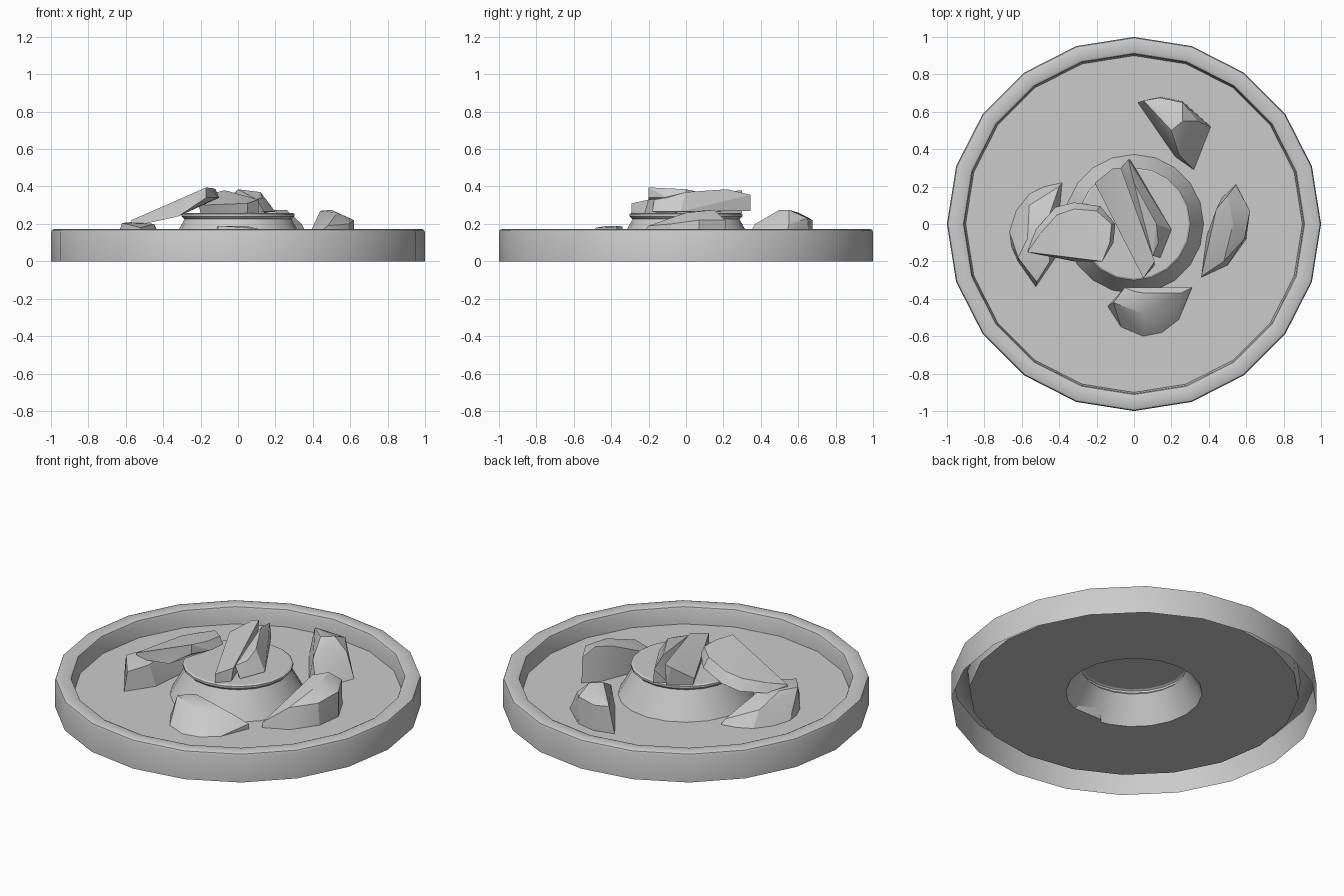
import bpy, bmesh, math

SIDES = 20
FLOOR = 0.07


def add_object(name, bm, angle):
    bmesh.ops.recalc_face_normals(bm, faces=bm.faces)
    me = bpy.data.meshes.new(name)
    bm.to_mesh(me)
    bm.free()
    ob = bpy.data.objects.new(name, me)
    bpy.context.collection.objects.link(ob)
    bpy.ops.object.select_all(action='DESELECT')
    ob.select_set(True)
    bpy.context.view_layer.objects.active = ob
    bpy.ops.object.shade_smooth_by_angle(angle=math.radians(angle))
    return ob


def lathe(name, profile):
    """Revolve (radius, z) points into an open shell, last ring capped."""
    bm = bmesh.new()
    rings = []
    for r, z in profile:
        rings.append([bm.verts.new((r * math.cos(2 * math.pi * i / SIDES),
                                    r * math.sin(2 * math.pi * i / SIDES), z))
                      for i in range(SIDES)])
    for a, b in zip(rings, rings[1:]):
        for i in range(SIDES):
            j = (i + 1) % SIDES
            bm.faces.new((a[i], a[j], b[j], b[i]))
    bm.faces.new(rings[-1])
    return add_object(name, bm, 30)


def shard(name, top, base=()):
    """Faceted fragment: hull of its raised points and its floor outline."""
    bm = bmesh.new()
    for p in top:
        bm.verts.new(p)
    for x, y in base:
        bm.verts.new((x, y, FLOOR))
    hull = bmesh.ops.convex_hull(bm, input=bm.verts)
    junk = {v for v in hull["geom_interior"] + hull["geom_unused"]
            if isinstance(v, bmesh.types.BMVert)}
    bmesh.ops.delete(bm, geom=list(junk), context='VERTS')
    bmesh.ops.dissolve_limit(bm, angle_limit=math.radians(3),
                             verts=bm.verts, edges=bm.edges)
    return add_object(name, bm, 22)


# Round tray shell: outer wall, rolled rim, sunken floor, raised hub
lathe("tray", [(1, 0), (1, 0.155), (0.995, 0.168), (0.98, 0.174),
               (0.925, 0.174), (0.912, 0.168), (0.907, 0.155), (0.9, FLOOR),
               (0.63, FLOOR), (0.372, FLOOR), (0.286, 0.225),
               (0.302, 0.24), (0.302, 0.252), (0.292, 0.258)])

# Fragments lying on the tray floor
shard("front_shard",
      [(-.05, -.34, .185), (0, -.36, .19), (-.11, -.42, .19), (.06, -.37, .185),
       (.05, -.48, .18), (.25, -.37, .14), (.31, -.34, .1), (.2, -.46, .13)],
      [(-.14, -.44), (-.07, -.55), (.05, -.6), (.15, -.58), (.24, -.51),
       (.31, -.34), (-.05, -.34)])
shard("back_shard",
      [(.26, .55, .275), (.2, .5, .275), (.14, .6, .26), (.05, .66, .23),
       (.14, .675, .22), (.26, .65, .23), (.24, .37, .2), (.34, .55, .2)],
      [(.02, .65), (.14, .68), (.26, .655), (.41, .52), (.32, .29), (.22, .36)])
shard("right_shard",
      [(.545, .21, .22), (.5, .15, .275), (.44, .08, .27), (.62, .07, .22),
       (.53, 0, .26), (.59, -.08, .2), (.48, -.2, .19), (.36, -.28, .1),
       (.41, -.06, .19)],
      [(.545, .215), (.62, .07), (.6, -.08), (.5, -.22), (.36, -.285),
       (.39, -.06), (.47, .14)])
shard("left_shard",
      [(-.62, -.18, .205), (-.52, -.31, .18), (-.57, -.08, .21), (-.45, -.2, .2),
       (-.56, .1, .16), (-.4, .2, .1), (-.47, 0, .2)],
      [(-.385, .22), (-.48, .2), (-.56, .16), (-.63, .07), (-.665, -.04),
       (-.655, -.12), (-.62, -.2), (-.525, -.335), (-.42, -.18)])

# Curved slab leaning on the hub
shard("leaning_shard",
      [(-.57, -.15, .22), (-.5, -.05, .25), (-.41, .05, .29), (-.32, .08, .32),
       (-.2, .07, .37), (-.12, 0, .385), (-.13, -.1, .39), (-.17, -.2, .395),
       (-.3, -.18, .33),
       (-.57, -.15, .185), (-.525, -.03, .2), (-.42, .09, .23),
       (-.32, .115, .26), (-.18, .095, .31), (-.1, 0, .34), (-.11, -.1, .34),
       (-.17, -.2, .34), (-.32, -.2, .24)])

# Two splinters resting on the hub
shard("hub_splinter_left",
      [(-.21, .22, .3), (-.11, .3, .37), (-.07, .3, .38), (.11, -.2, .33),
       (.05, -.29, .31), (-.2, .22, .258), (-.08, .3, .258),
       (.11, -.22, .258), (.05, -.29, .258)])
shard("hub_splinter_right",
      [(-.03, .345, .355), (0, .22, .385), (.12, 0, .37), (.2, -.03, .265),
       (.14, -.18, .265), (.1, -.17, .33), (-.02, .345, .27),
       (-.08, .29, .27), (.11, -.15, .26), (.13, -.1, .34)])
